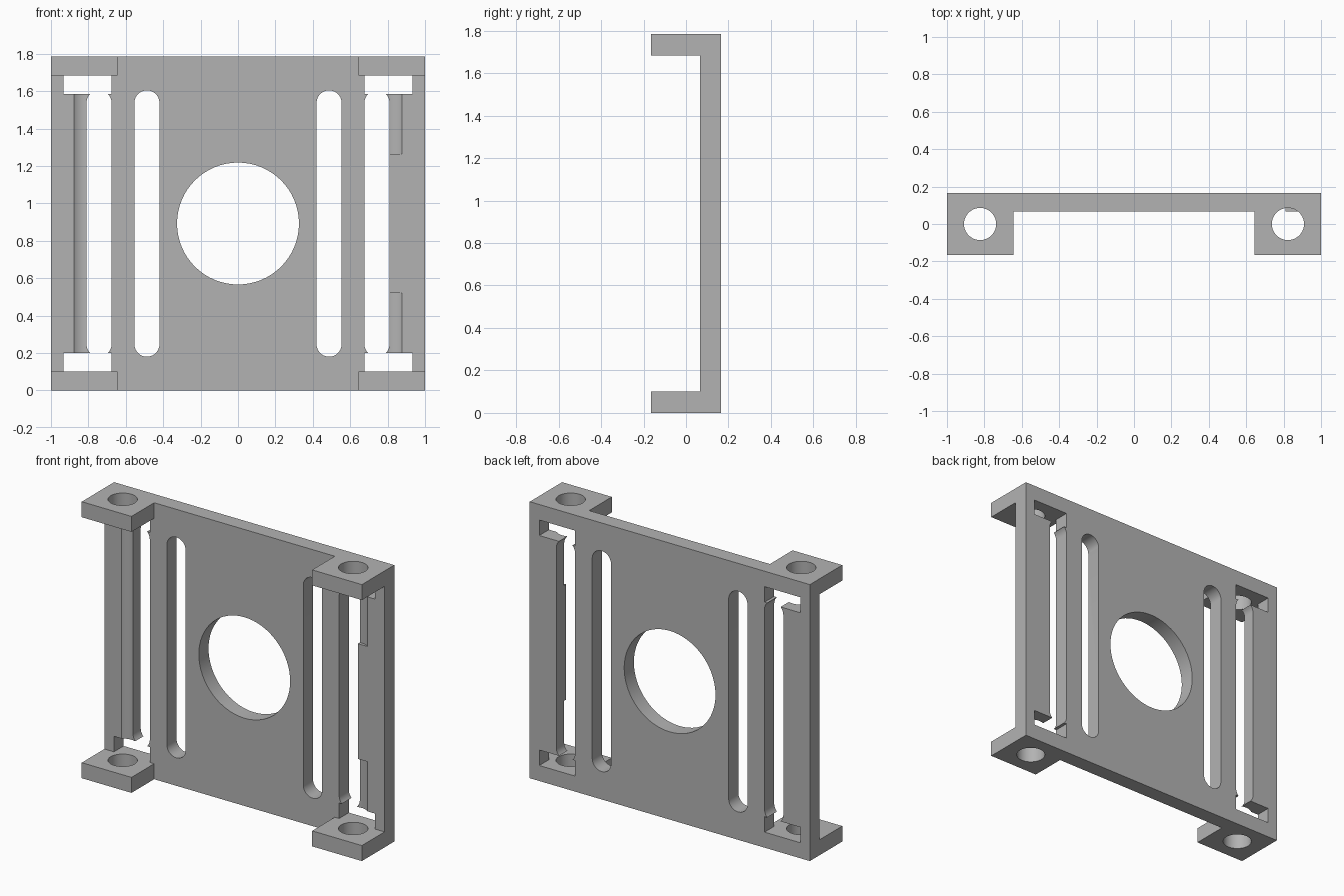
import bpy
from mathutils import Vector

if "Cube" in bpy.data.objects:
    bpy.data.objects.remove(bpy.data.objects["Cube"])

HEIGHT = 1.784
MID = HEIGHT / 2
BACK, FRONT, PLATE_FRONT = 0.165, -0.165, 0.066
TAB = 0.1
ROD_X, ROD_R = 0.823, 0.086

grey = bpy.data.materials.new("plain grey")
grey.use_nodes = True
grey.diffuse_color = (0.45, 0.45, 0.45, 1)
grey.node_tree.nodes["Principled BSDF"].inputs["Base Color"].default_value = grey.diffuse_color


def box(name, low, high):
    low, high = Vector(low), Vector(high)
    bpy.ops.mesh.primitive_cube_add(size=1, location=(low + high) / 2)
    ob = bpy.context.object
    ob.name = name
    ob.scale = high - low
    bpy.ops.object.transform_apply(location=True, rotation=True, scale=True)
    return ob


def rod(name, radius, x, y, z, length, upright=True):
    bpy.ops.mesh.primitive_cylinder_add(
        vertices=64, radius=radius, depth=length, location=(x, y, z),
        rotation=(0 if upright else 1.570796, 0, 0))
    ob = bpy.context.object
    ob.name = name
    bpy.ops.object.transform_apply(location=True, rotation=True, scale=True)
    return ob


def boolean(target, tool, operation="DIFFERENCE"):
    mod = target.modifiers.new(operation.title(), "BOOLEAN")
    mod.object, mod.operation, mod.solver = tool, operation, "EXACT"
    bpy.context.view_layer.objects.active = target
    bpy.ops.object.modifier_apply(modifier=mod.name)
    bpy.data.objects.remove(tool)


def cut_slot(target, x, radius, bottom, top):
    # Round-ended slot through the plate
    y = (BACK + PLATE_FRONT) / 2
    boolean(target, box("slot_cutter", (x - radius, -0.1, bottom + radius),
                        (x + radius, 0.3, top - radius)))
    for z in (bottom + radius, top - radius):
        boolean(target, rod("slot_end_cutter", radius, x, y, z, 0.4, False))


# Back plate with its large round opening
bracket = box("mounting_bracket", (-1, PLATE_FRONT, 0), (1, BACK, HEIGHT))
bracket.data.materials.append(grey)
boolean(bracket, rod("opening_cutter", 0.326, 0, BACK, MID, 0.6, False))

for side in (-1, 1):
    # Adjustment slot and the outer slot
    for x in (0.487, 0.743):
        cut_slot(bracket, side * x, 0.067, 0.18, HEIGHT - 0.18)

    # Rectangular windows next to the tabs
    xs = sorted((side * 0.676, side * 0.932))
    for low in (TAB, HEIGHT - 0.2):
        boolean(bracket, box("window_cutter", (xs[0], -0.1, low), (xs[1], 0.3, low + 0.1)))

    # Shallow rod groove, interrupted halfway on the left side
    spans = [(0.15, HEIGHT - 0.15)] if side < 0 else [(0.15, 0.52), (HEIGHT - 0.52, HEIGHT - 0.15)]
    for low, high in spans:
        boolean(bracket, rod("groove_cutter", ROD_R, side * ROD_X, 0, (low + high) / 2, high - low))

    # Corner tabs with rod holes
    xs = sorted((side * 0.645, side))
    for low in (0, HEIGHT - TAB):
        boolean(bracket, box("corner_tab", (xs[0], FRONT, low), (xs[1], BACK, low + TAB)), "UNION")
        boolean(bracket, rod("rod_hole_cutter", ROD_R, side * ROD_X, 0, low + TAB / 2, TAB + 0.04))

# Smooth round walls, crisp edges
bpy.ops.object.select_all(action="DESELECT")
bracket.select_set(True)
bpy.context.view_layer.objects.active = bracket
bpy.ops.object.shade_smooth_by_angle(angle=0.5)
